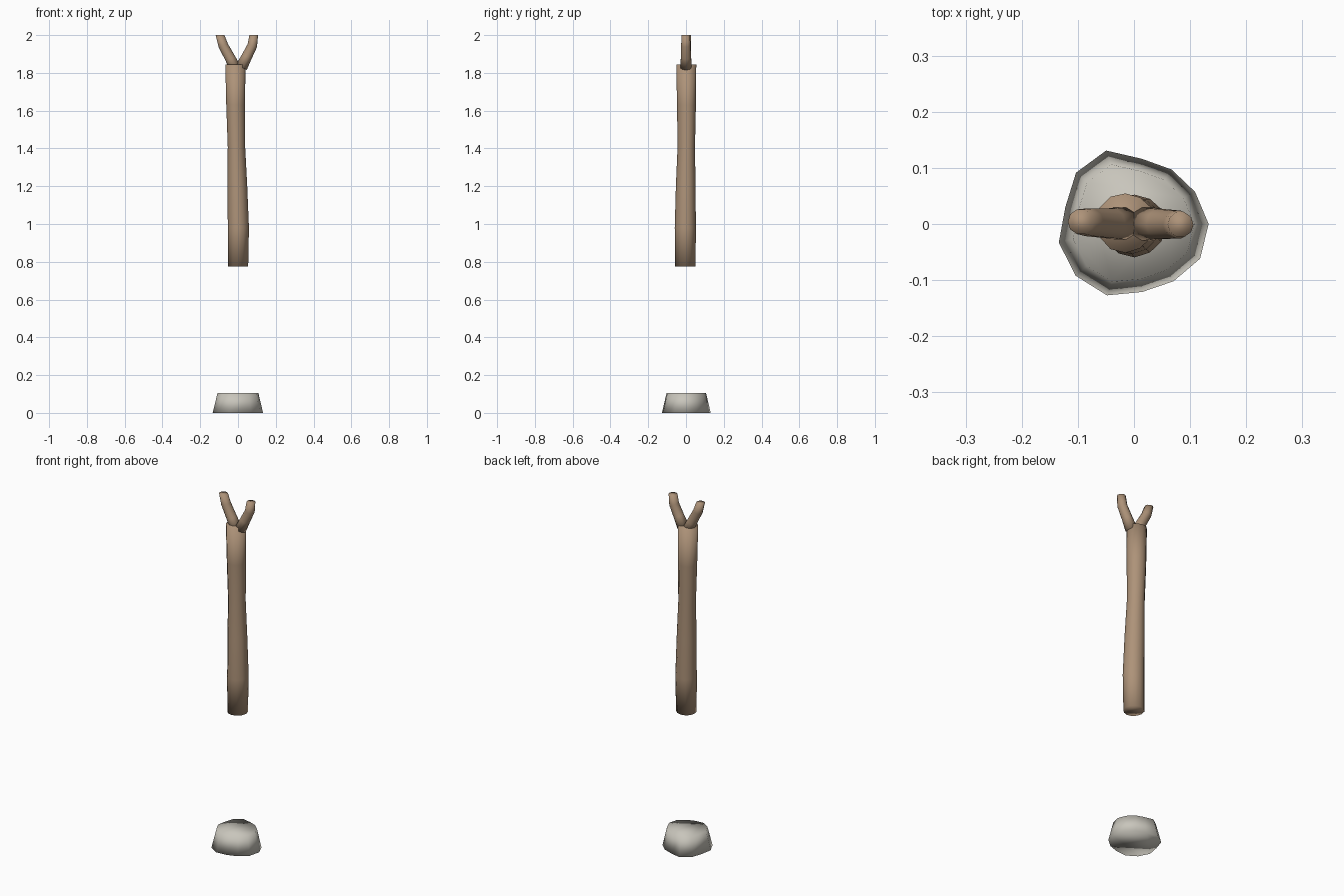
import bpy, bmesh, math
from mathutils import Vector

if "Cube" in bpy.data.objects:
    bpy.data.objects.remove(bpy.data.objects["Cube"])


def material(name, color):
    m = bpy.data.materials.new(name)
    m.diffuse_color = (*color, 1)
    m.use_nodes = True
    m.node_tree.nodes["Principled BSDF"].inputs["Base Color"].default_value = m.diffuse_color
    return m


def loft(name, rings, mat):
    """Capped, smooth-shaded skin through rings of equal point count."""
    bm = bmesh.new()
    loops = [[bm.verts.new(p) for p in ring] for ring in rings]
    n = len(loops[0])
    for a, b in zip(loops, loops[1:]):
        for i in range(n):
            j = (i + 1) % n
            bm.faces.new((a[i], a[j], b[j], b[i]))
    bm.faces.new(loops[0][::-1])
    bm.faces.new(loops[-1])
    bmesh.ops.recalc_face_normals(bm, faces=bm.faces)
    for f in bm.faces:
        f.smooth = True
    mesh = bpy.data.meshes.new(name)
    bm.to_mesh(mesh)
    bm.free()
    mesh.materials.append(mat)
    obj = bpy.data.objects.new(name, mesh)
    bpy.context.collection.objects.link(obj)
    return obj


def ring(center, radius, sides, tilt=0.0, wobble=0.0):
    """Circle of points, leaning by tilt in the xz plane."""
    c = Vector(center)
    pts = []
    for i in range(sides):
        a = 2 * math.pi * i / sides
        r = radius * (1 + wobble * math.sin(3 * a + 1))
        x, y = r * math.cos(a), r * math.sin(a)
        pts.append(c + Vector((x * math.cos(tilt), y, -x * math.sin(tilt))))
    return pts


wood = material("wood", (0.42, 0.29, 0.19))
stone = material("stone", (0.58, 0.56, 0.50))

# Stone base: irregular thirteen-sided frustum
radii = [.133, .123, .118, .117, .140, .138, .126, .138, .139, .136, .122, .124, .133]
base_rings = []
for z, s in ((0, 1), (0.105, 0.81)):
    base_rings.append([
        (s * r * math.cos(2 * math.pi * i / 13), s * r * math.sin(2 * math.pi * i / 13), z)
        for i, r in enumerate(radii)])
loft("stone_base", base_rings, stone)

# Post: gently crooked trunk, floating above the base
trunk = [(-0.001, -0.003, 0.775, 0.054), (0.001, -0.003, 0.98, 0.056),
         (-0.004, -0.001, 1.20, 0.052), (-0.009, 0.002, 1.41, 0.046),
         (-0.013, 0.003, 1.63, 0.050), (-0.015, 0.002, 1.845, 0.053)]
loft("forked_post", [ring((x, y, z), r, 12, wobble=0.02) for x, y, z, r in trunk], wood)

# Fork prongs: tapered curved branches with level tips
prongs = {
    "left_prong": [(-0.010, 0.001, 1.815, 0.032, -0.45), (-0.040, 0.001, 1.875, 0.028, -0.48),
                   (-0.078, 0.003, 1.945, 0.026, -0.36), (-0.095, 0.004, 2.0, 0.023, 0)],
    "right_prong": [(0.018, 0.000, 1.830, 0.032, 0.48), (0.046, 0.000, 1.885, 0.028, 0.48),
                    (0.076, -0.001, 1.945, 0.026, 0.33), (0.083, -0.001, 2.0, 0.023, 0)],
}
for name, path in prongs.items():
    loft(name, [ring((x, y, z), r, 10, t) for x, y, z, r, t in path], wood)
